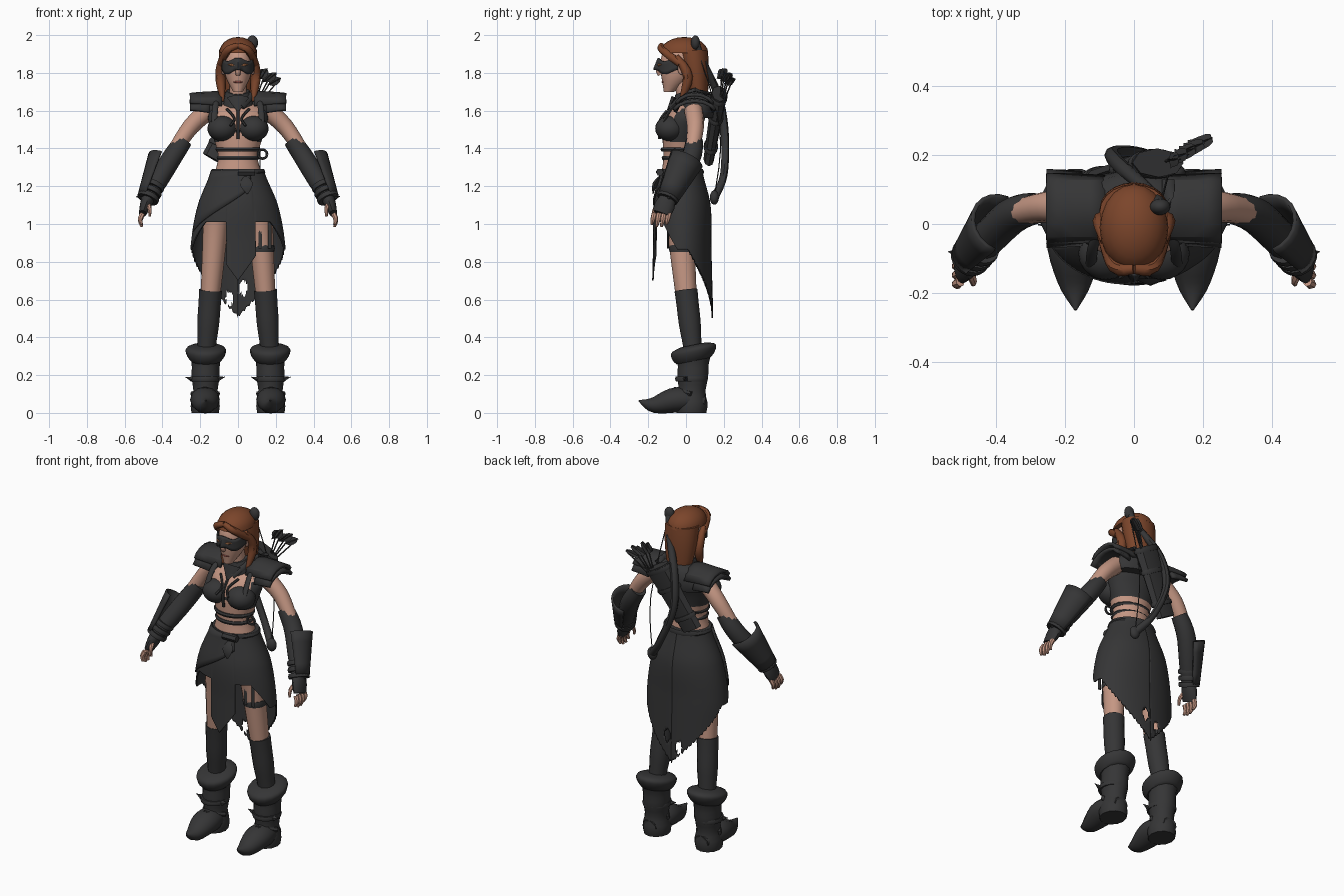
import bpy, bmesh
from math import sin, cos, pi, radians
from mathutils import Vector

if "Cube" in bpy.data.objects:
    bpy.data.objects.remove(bpy.data.objects["Cube"])

def material(name, red, green, blue):
    mat = bpy.data.materials.new(name)
    mat.use_nodes = True
    mat.diffuse_color = (red, green, blue, 1)
    mat.node_tree.nodes["Principled BSDF"].inputs["Base Color"].default_value = mat.diffuse_color
    return mat

LEATHER = material("dark leather", .036, .036, .037)
SKIN = material("skin", .56, .31, .23)
HAIR = material("red hair", .2, .06, .024)
LIPS = material("lips", .36, .1, .08)
EYES = material("eyes", .3, .12, .05)
UP = Vector((0, 0, 1))
FRONT = Vector((0, -1, 0))

def finish(name, bm, mats, rule=None, angle=45, thick=0):
    bmesh.ops.recalc_face_normals(bm, faces=bm.faces)
    mesh = bpy.data.meshes.new(name)
    for mat in mats:
        mesh.materials.append(mat)
    for face in bm.faces:
        face.smooth = True
        if rule:
            face.material_index = rule(face.calc_center_median())
    bm.to_mesh(mesh)
    bm.free()
    mesh.set_sharp_from_angle(angle=radians(angle))
    part = bpy.data.objects.new(name, mesh)
    bpy.context.collection.objects.link(part)
    if thick:
        shell = part.modifiers.new("thickness", "SOLIDIFY")
        shell.thickness, shell.offset = thick, 0

def along(values, t):
    """Smooth curve through evenly spaced numbers or points."""
    last = len(values) - 1
    if not last:
        return values[0]
    i = min(int(t * last), last - 1)
    f = t * last - i
    a, b, c, d = (values[min(max(k, 0), last)] for k in range(i - 1, i + 3))
    return b + ((c - a) + ((a * 2 - b * 5 + c * 4 - d) + ((b - c) * 3 + d - a) * f) * f) * f / 2

def tube(name, path, radii, mat, depth=(1,), axis=None, ref=FRONT, sides=12, steps=4, **options):
    """Ellipses swept on a smooth path; depth is their ratio along ref."""
    path = [Vector(p) for p in path]
    count = steps * (len(path) - 1)
    centres = [along(path, i / count) for i in range(count + 1)]
    bm = bmesh.new()
    rows = []
    for i, centre in enumerate(centres):
        forward = Vector(axis or centres[min(i + 1, count)] - centres[max(i - 1, 0)]).normalized()
        across = ref.cross(forward).normalized()
        over = forward.cross(across) * along(depth, i / count)
        radius = max(along(radii, i / count), .002)
        turns = [2 * pi * k / sides for k in range(sides)]
        rows.append([bm.verts.new(centre + (across * cos(a) + over * sin(a)) * radius) for a in turns])
    for low, high in zip(rows, rows[1:]):
        for k in range(sides):
            bm.faces.new((low[k - 1], low[k], high[k], high[k - 1]))
    bm.faces.new(rows[0])
    bm.faces.new(rows[-1])
    finish(name, bm, mat if isinstance(mat, list) else [mat], **options)

def band(name, centre, radius, depth=1, axis=UP, height=.025):
    half = axis * height / 2
    tube(name, [centre - half, centre, centre + half], (radius * .95, radius, radius * .95), LEATHER, (depth,), axis, steps=1, sides=20)

def ball(name, centre, size, mat, floor=-1):
    bm = bmesh.new()
    bmesh.ops.create_uvsphere(bm, u_segments=20, v_segments=12, radius=1)
    for vert in bm.verts:
        vert.co.z = max(vert.co.z, floor)
        vert.co = Vector(c + v * r for c, v, r in zip(centre, vert.co, size))
    finish(name, bm, [mat])

def sheet(name, surface, columns, rows, thick, torn=None, **options):
    """Leather surface(u, v) with thickness; torn tells which faces to remove."""
    bm = bmesh.new()
    grid = [[bm.verts.new(surface(i / columns, j / rows)) for j in range(rows + 1)] for i in range(columns + 1)]
    for left, right in zip(grid, grid[1:]):
        for j in range(rows):
            bm.faces.new((left[j], right[j], right[j + 1], left[j + 1]))
    bmesh.ops.remove_doubles(bm, verts=bm.verts, dist=.0001)
    if torn:
        holes = [face for face in bm.faces if torn(face.calc_center_median())]
        bmesh.ops.delete(bm, geom=holes, context="FACES")
    finish(name, bm, [LEATHER], thick=thick, **options)

# Torso: bare midriff and chest, dark bodice round the ribs and back
def bodice(c):
    hem = 1.43 + max(0, .06 - abs(c.x) / 2) * (c.y < 0)
    return int(c.z > hem and (c.z < 1.5 or c.y > 0 or abs(c.x) > .13))
tube("torso", [(0, -.03, 1.2), (0, -.03, 1.35), (0, -.02, 1.5), (0, .03, 1.65)], (.15, .125, .105, .12, .145, .155, .08),
     [SKIN, LEATHER], (.7, .85, .7, .6), UP, sides=40, steps=9, rule=bodice)
for height, radius in ((1.395, .12), (1.35, .113)):
    band("waist_strap", Vector((0, -.034, height)), radius, .84, height=.022)
hoop = [Vector((.13 + .024 * cos(k * pi / 6), -.06, 1.37 + .024 * sin(k * pi / 6))) for k in range(13)]
tube("strap_ring", hoop, (.007,), LEATHER, sides=6, steps=1)
tube("chest_lace", [(0, -.1, 1.6), (0, -.14, 1.54), (0, -.14, 1.45)], (.009,), LEATHER, sides=6)

# Neck, collar and shoulder cape
tube("neck", [(0, .01, 1.6), (0, -.02, 1.77)], (.05, .043), SKIN)
tube("collar", [(0, .01, 1.63), (0, .01, 1.67), (0, 0, 1.705)], (.085, .08, .06), LEATHER, axis=(0, -.35, 1))
tube("collar_point", [(0, -.06, 1.67), (0, -.1, 1.6)], (.06, .008), LEATHER, (.35,), sides=6)
tube("shoulder_cape", [(0, .065, 1.56), (0, .06, 1.7)], (.17, .19, .15, .08), LEATHER, (.5, .52, .8), UP, sides=20)

# Head and mask
tube("head", [(0, -.09, 1.7), (0, -.05, 1.78), (0, -.035, 1.87), (0, -.02, 1.95)], (.025, .066, .076, .06), SKIN,
     (1.1, 1.28, 1.34), UP, sides=24)
tube("nose", [(0, -.13, 1.86), (0, -.146, 1.815), (0, -.137, 1.79)], (.008, .013, .012), SKIN, sides=8)
ball("mouth", (0, -.118, 1.752), (.024, .011, .007), LIPS)

def mask(u, v):
    turn = (u - .5) * pi * .95
    beak = max(0, 1 - abs(turn) * 4) * (1 - v) * .025
    height = 1.805 + .012 * cos(4 * turn) + v * (.062 + .008 * abs(turn))
    return Vector((.083 * sin(turn), -.033 - .113 * cos(turn) - beak, height))
sheet("mask", mask, 28, 4, .008)

# Hair: cap above the hairline and a fall down the back
ball("hair_cap", (0, -.01, 1.905), (.1, .128, .085), HAIR, floor=0)
tube("hair_fall", [(0, .035, 1.92), (0, .055, 1.77), (0, .075, 1.6)], (.1, .1, .092, .075, .04), HAIR, (.8, .62), UP, sides=20)

for side in (1, -1):
    def at(x, y, z):
        return Vector((side * x, y, z))

    # Bodice cups and straps
    ball("bodice_cup", at(.082, -.085, 1.505), (.08, .078, .067), LEATHER)
    tube("bodice_strap", [at(.125, -.12, 1.54), at(.12, -.07, 1.62), at(.1, 0, 1.67)], (.016,), LEATHER, (.5,))
    tube("lace_cross", [at(.06, -.08, 1.61), at(.02, -.125, 1.56), at(.04, -.155, 1.52)], (.007,), LEATHER, sides=6)

    # Face details and hair at the temples
    tube("eye", [at(.018, -.15, 1.84), at(.034, -.144, 1.842), at(.052, -.131, 1.845)], (0, .007, 0), EYES, (.6,), sides=6)
    ball("ear", at(.078, -.025, 1.82), (.01, .018, .03), SKIN)
    tube("fringe", [at(0, -.13, 1.945), at(.055, -.125, 1.92), at(.088, -.03, 1.85)], (.015, .02, .022), HAIR, sides=8)
    tube("side_lock", [at(.086, -.05, 1.89), at(.094, .01, 1.78), at(.08, -.03, 1.65)], (.012, .025, .024, .006), HAIR, sides=8)

    # Layered pauldrons, narrowing toward the outer edge
    for inner, drop in ((.085, 0), (.15, .035)):
        def plate(u, v):
            turn = (v - .5) * pi * (.95 - .15 * u)
            reach = (.09 + .012 * u + drop / 3) * sin(turn)
            return at(inner + (.255 - inner) * u, .045 + reach, 1.62 - drop + (.075 - .01 * u * u) * cos(turn))
        sheet("pauldron", plate, 4, 6, .018, angle=25)

    # Arms, sleeves and gauntlets
    shoulder, elbow, wrist, knuckle = at(.16, .04, 1.6), at(.33, .035, 1.4), at(.475, -.095, 1.14), at(.505, -.13, 1.055)
    tube("upper_arm", [shoulder, at(.25, .05, 1.515), elbow], (.05, .045, .038), SKIN)
    tube("sleeve", [at(.285, .045, 1.445), at(.36, .02, 1.335), wrist], (.045, .05, .053, .052, .042), LEATHER)
    bend = at(.385, 0, 1.34)
    axis = (wrist - bend).normalized()
    outward = axis.cross(at(.8, .45, .4)).cross(axis).normalized()
    sideways = axis.cross(outward)
    def guard(u, v):
        turn = (u - .5) * pi
        spread = outward * cos(turn) + sideways * sin(turn)
        return bend.lerp(wrist, v) + spread * (.09 - .037 * v)
    sheet("arm_guard", guard, 10, 4, .012)
    for place in (.7, .85, 1):
        band("wrist_band", bend.lerp(wrist, place), .06, axis=axis)
    tube("wrist_spike", [wrist, at(.54, -.08, 1.145)], (.03, 0), LEATHER, sides=5)
    tube("glove", [wrist, knuckle], (.035, .03, .02), LEATHER, (1.2, 1.8, 2.3))
    for finger in range(4):
        base = knuckle + FRONT * (.026 * finger - .04)
        tip = base + at(.005, -.014, -.07 + .012 * (finger % 3 == 0))
        tube("finger", [base, base.lerp(tip, .5) + at(.01, 0, 0), tip], (.014, .013, .007), SKIN, sides=7)
    tube("thumb", [at(.48, -.13, 1.11), at(.468, -.165, 1.08), at(.468, -.175, 1.04)], (.015, .007), SKIN, sides=7)

    # Legs and stockings
    hip, knee, ankle = at(.11, -.04, 1.1), at(.145, 0, .63), at(.17, .04, .3)
    tube("thigh", [hip, knee], (.08, .066, .058, .052), SKIN, (1.08,), steps=10)
    tube("stocking", [knee + UP * .02, ankle], (.061, .059, .058, .05, .047), LEATHER, steps=10)

    # Boots with a rolled cuff and a curled toe
    sole = at(.174, .028, 0)
    tube("boot_shaft", [sole, ankle], (.072, .077, .064, .074, .074, .082), LEATHER, (1.1,), UP, steps=12)
    tube("boot_cuff", [ankle - UP * .025, ankle + UP * .025, ankle + UP * .06], (.08, .098, .107, .1, .06), LEATHER,
         (1.16,), (0, -.2, 1), sides=18)
    toe = at(.172, -.17, .042)
    tube("boot_foot", [at(.175, .1, .055), at(.175, -.04, .07), toe, at(.17, -.25, .065)], (.045, .079, .05, .004),
         LEATHER, (.85,), ref=UP)
    band("ankle_strap", sole + UP * .18, .08, 1.08)
    for end in (1, -1):
        root = sole + Vector((end * .07, -.03, .18))
        tube("strap_point", [root, root + Vector((end * .035, 0, .01))], (.015, 0), LEATHER, sides=5)
        tube("instep_wrap", [sole + Vector((end * .068, 0, .1)), sole + UP * .125 + FRONT * .09], (.014,), LEATHER, ref=UP, sides=6)

# Garter on the left thigh
garter = Vector((.128, -.02, .87))
band("garter", garter, .067, 1.06, height=.035)
for shift in (-.01, .04):
    strap = garter + FRONT * .075 + Vector((shift, 0, 0))
    tube("garter_strap", [strap, strap + UP * .16], (.01,), LEATHER, (.5,), sides=6)

# Skirt: flared wrap with a ragged hem, side slits and a long torn tail
def skirt_point(degrees, height, out=0):
    level = (height - .5) / .8
    width = along((.25, .25, .245, .207, .13), level) + out
    depth = along((.16, .155, .15, .146, .1), level) + out
    turn = radians(degrees)
    return Vector((width * sin(turn), -.02 - depth * cos(turn), height))

def hem(degrees):
    swing = abs(degrees)
    if swing > 100:
        return .51 + .0045 * (180 - swing) + .008 * sin(degrees * 2)
    if -16 < degrees < 24:
        return .7 + .006 * swing
    return max(.865, 1.01 - .0045 * max(0, swing - 48))

def skirt(u, v):
    degrees = 360 * u - 180
    low = hem(degrees)
    return skirt_point(degrees, low + (1.29 - low) * v)

def overlap(u, v):
    low = .96 + .24 * u
    return skirt_point(100 * u - 75, low + (1.285 - low) * v, .01)

def torn(c):
    return c.y > 0 and any((c.x - x) ** 2 + (c.z - z) ** 2 / 4 < .0004 for x, z in ((-.045, .605), (.03, .66)))

sheet("skirt", skirt, 180, 60, .008, torn)
sheet("skirt_overlap", overlap, 20, 6, .008)
waist = Vector((0, -.02, 1.275))
band("belt", waist, .145, .8, height=.03)
tube("belt_buckle", [waist + FRONT * .12, waist + FRONT * .118 + Vector((.09, 0, 0))], (.02,), LEATHER, ref=UP, sides=6)
tube("belt_pendant", [(.04, -.14, 1.25), (.045, -.165, 1.21), (.05, -.175, 1.16)], (.012, .035, .004), LEATHER, (.4,), sides=4, steps=2)

# Quiver and its fan of arrows
base, mouth = Vector((-.125, .12, 1.34)), Vector((.07, .178, 1.69))
tube("quiver", [base, mouth], (.07, .075, .085), LEATHER, (.4, .5), sides=8, angle=25)
for place in (.2, .65, .95):
    band("quiver_band", base.lerp(mouth, place), .073 + .016 * place, .5, (mouth - base).normalized())
tube("quiver_strap", [(.1, .13, 1.69), (.09, .02, 1.7), (.02, -.085, 1.62)], (.018,), LEATHER, (.5,), sides=6)
for k in range(5):
    tip = Vector((.13 + .024 * k, .19 + .015 * k, 1.82 + .015 * (k % 2) - .012 * k))
    nock = tip.lerp(mouth, .4)
    tube("arrow", [mouth - UP * .1, tip], (.004,), LEATHER, sides=5)
    for ratio in (.15, 6):
        tube("fletching", [nock, tip], (.004, .02 / max(1, ratio), .02 / max(1, ratio), .002), LEATHER, (ratio,), sides=4)

# Bow slung over the back
upper, lower = Vector((.076, .05, 1.96)), Vector((.12, .15, 1.14))
tube("bow", [upper, (.05, .09, 1.86), (-.04, .17, 1.68), (-.06, .205, 1.48), (.03, .2, 1.26), lower],
     (.022, .018, .021, .022, .021, .02, .024), LEATHER, sides=8, steps=5)
for end in (upper, lower):
    ball("bow_tip", end, (.03, .024, .038), LEATHER)
tube("bowstring", [upper, (.11, .18, 1.5), lower], (.003,), LEATHER, sides=5)
